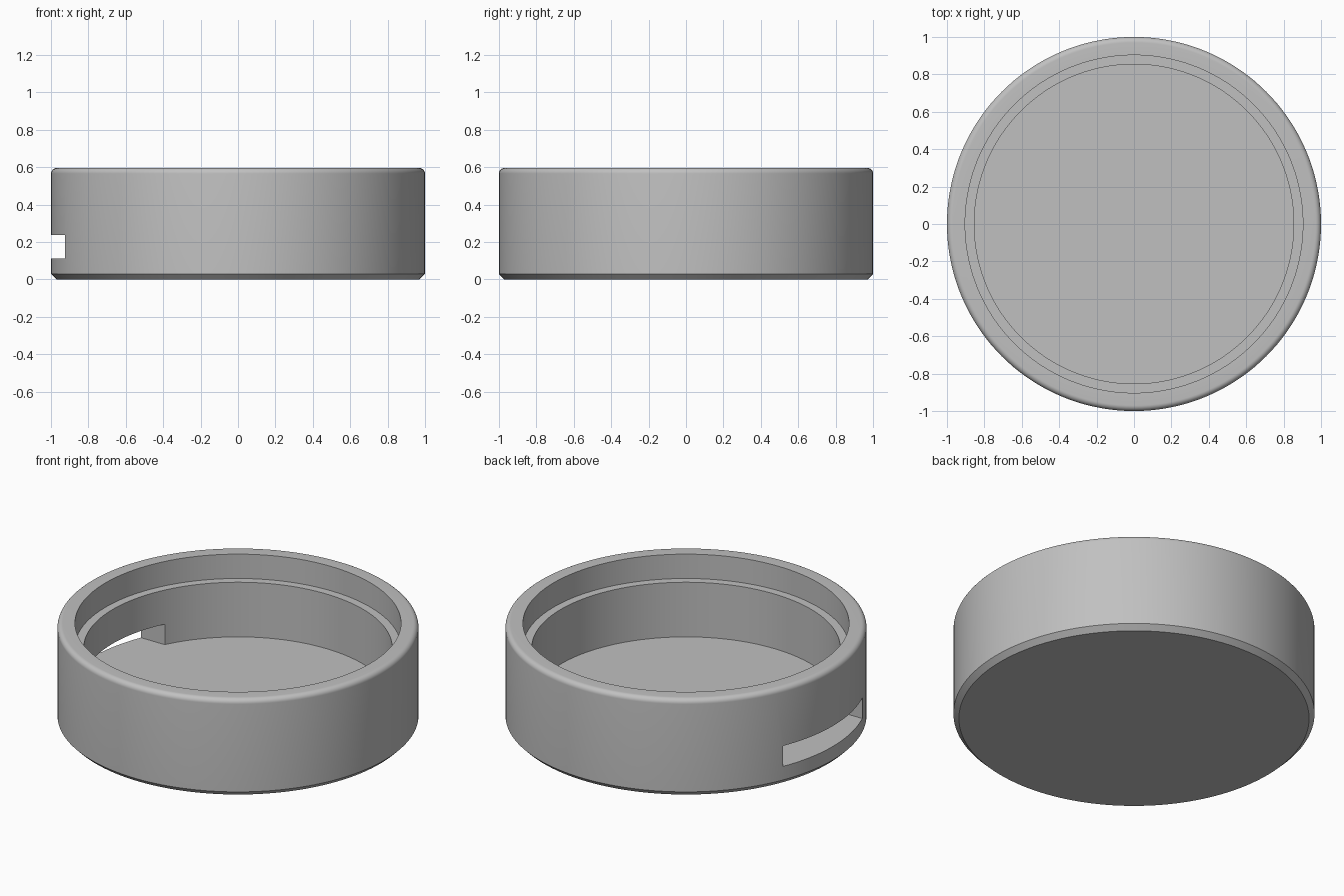
import bpy, bmesh, math
from mathutils import Matrix

default = bpy.data.objects.get("Cube")
if default:
    bpy.data.objects.remove(default, do_unlink=True)

# Main dimensions
HEIGHT, FLOOR, LEDGE = 0.596, 0.113, 0.447
CHAMFER, FILLET = 0.03, 0.03
BORE, RECESS = 0.854, 0.903
SLOT_TOP, SLOT_HALF_WIDTH = 0.238, 0.383
SEGMENTS = 144

grey = bpy.data.materials.new("plain grey")
grey.use_nodes = True
colour = (0.53, 0.53, 0.53, 1)
grey.diffuse_color = colour
grey.node_tree.nodes["Principled BSDF"].inputs["Base Color"].default_value = colour


def make_object(name, bm):
    bmesh.ops.recalc_face_normals(bm, faces=bm.faces)
    mesh = bpy.data.meshes.new(name)
    bm.to_mesh(mesh)
    bm.free()
    mesh.materials.append(grey)
    obj = bpy.data.objects.new(name, mesh)
    bpy.context.collection.objects.link(obj)
    return obj


def lathe(name, profile):
    """Revolve (radius, z) points; the two end rings are closed with flat caps."""
    bm = bmesh.new()
    rings = []
    for r, z in profile:
        rings.append([bm.verts.new((r * math.cos(a), r * math.sin(a), z))
                      for a in (math.tau * i / SEGMENTS for i in range(SEGMENTS))])
    for low, high in zip(rings, rings[1:]):
        for i in range(SEGMENTS):
            j = (i + 1) % SEGMENTS
            bm.faces.new((low[i], low[j], high[j], high[i]))
    bm.faces.new(rings[0])
    bm.faces.new(rings[-1])
    return make_object(name, bm)


# Round cup: chamfered foot, filleted rim, stepped recess, bore and floor
fillet = [(1 - FILLET + FILLET * math.cos(a), HEIGHT - FILLET + FILLET * math.sin(a))
          for a in (math.pi / 2 * i / 8 for i in range(9))]
cup = lathe("round_cup", [(1 - CHAMFER, 0), (1, CHAMFER)] + fillet + [
    (RECESS, HEIGHT), (RECESS, LEDGE), (BORE, LEDGE), (BORE, FLOOR)])

# Side slot: straight-sided window level with the floor
bm = bmesh.new()
bmesh.ops.create_cube(bm, size=1, matrix=Matrix.Translation(
    (-0.9, 0, (FLOOR + SLOT_TOP) / 2)) @ Matrix.Diagonal(
    (0.6, 2 * SLOT_HALF_WIDTH, SLOT_TOP - FLOOR, 1)))
cutter = make_object("slot_cutter", bm)
cutter.hide_render = True

cut = cup.modifiers.new("side_slot", "BOOLEAN")
cut.operation, cut.solver, cut.object = "DIFFERENCE", "EXACT", cutter

bpy.ops.object.select_all(action="DESELECT")
cup.select_set(True)
bpy.context.view_layer.objects.active = cup
bpy.ops.object.modifier_apply(modifier=cut.name)
bpy.data.objects.remove(cutter, do_unlink=True)
bpy.ops.object.shade_smooth_by_angle(angle=math.radians(30))
